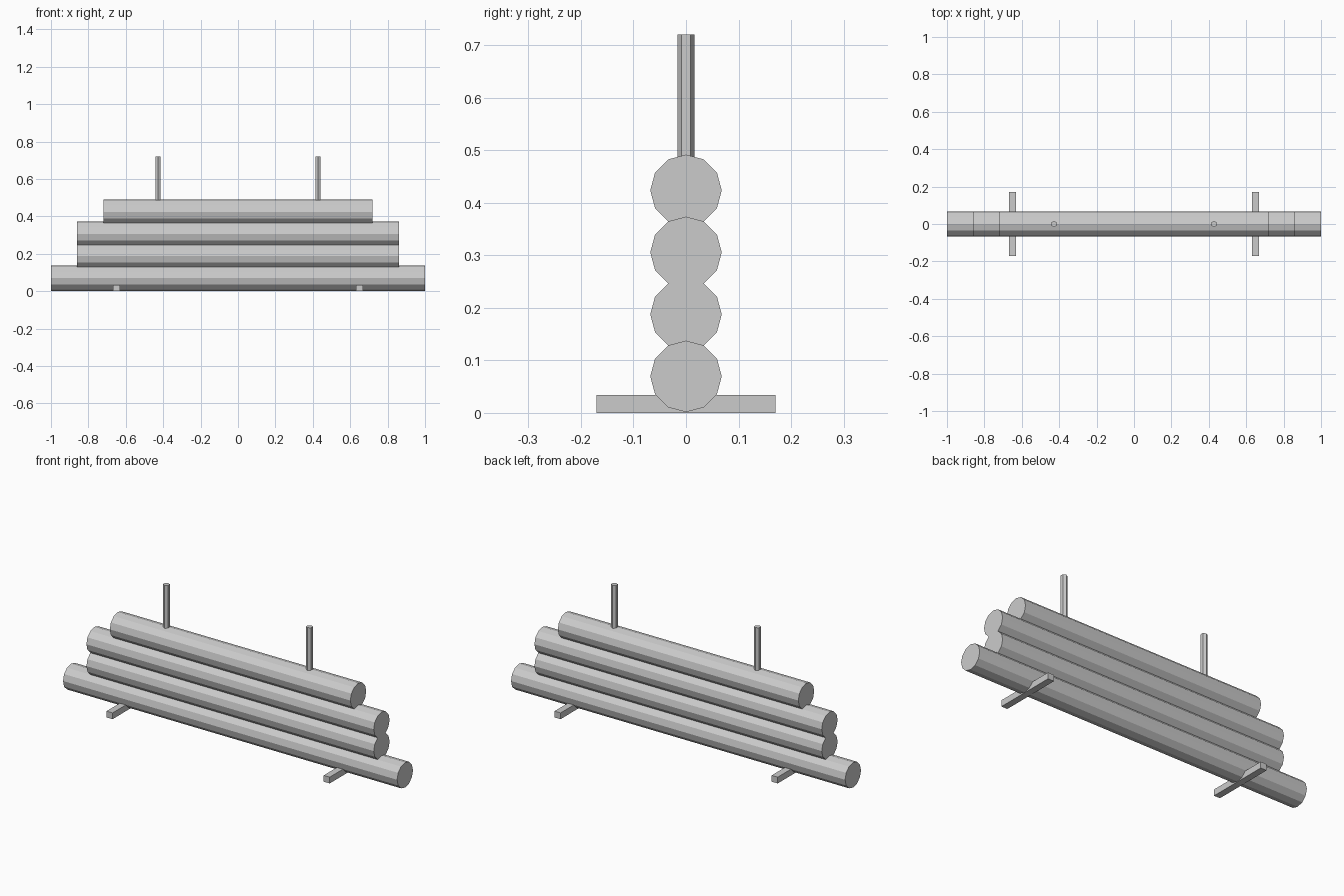
import bpy
from math import pi

if "Cube" in bpy.data.objects:
    bpy.data.objects.remove(bpy.data.objects["Cube"])


def cylinder(name, sides, radius, length, loc, rot=(0, 0, 0)):
    bpy.ops.mesh.primitive_cylinder_add(vertices=sides, radius=radius, depth=length,
                                        location=loc, rotation=rot)
    bpy.context.object.name = name


# Stacked horizontal logs, shorter towards the top
LOG_RADIUS, LOG_STEP, FIRST_Z = 0.068, 0.118, 0.0695
for i, length in enumerate((2.0, 1.72, 1.72, 1.44)):
    cylinder(f"log_{i + 1}", 12, LOG_RADIUS, length,
             (0, 0, FIRST_Z + i * LOG_STEP), (0, pi / 2, 0))

for side, label in ((-1, "left"), (1, "right")):
    # Upright post set into the top log
    cylinder(f"post_{label}", 6, 0.0165, 0.24, (side * 0.428, 0, 0.60))

    # Cross foot under the bottom log
    bpy.ops.mesh.primitive_cube_add(size=1, location=(side * 0.65, 0, 0.017))
    foot = bpy.context.object
    foot.name = f"foot_{label}"
    foot.scale = (0.036, 0.34, 0.034)
